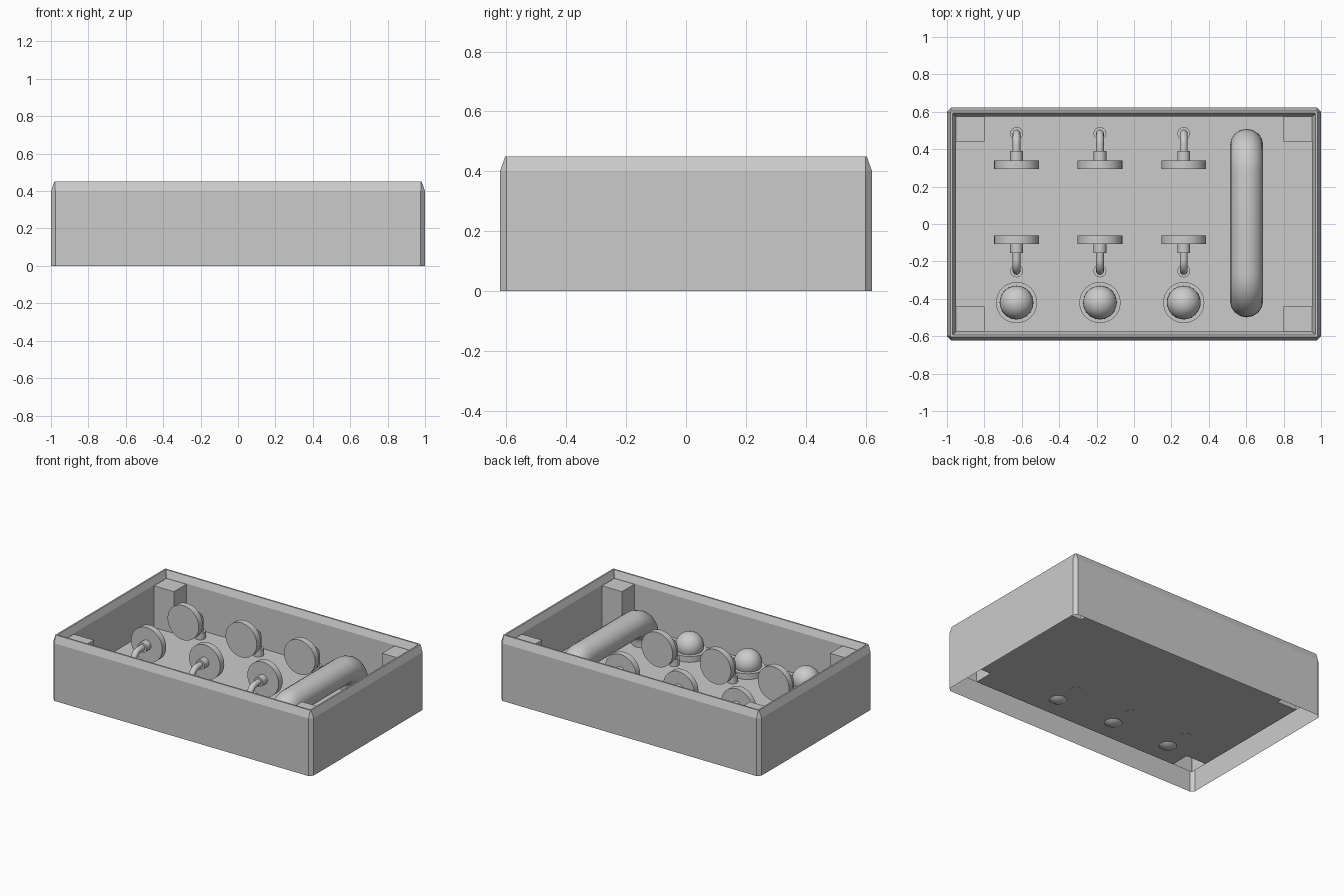
import bpy, bmesh, math
from mathutils import Vector

if "Cube" in bpy.data.objects:
    bpy.data.objects.remove(bpy.data.objects["Cube"])

FLOOR = 0.11
IX, IY = 0.953, 0.575          # inner wall half sizes
PX, PY = 0.80, 0.44            # inner corner of the corner blocks


def mesh_object(name, bm):
    bmesh.ops.recalc_face_normals(bm, faces=bm.faces)
    me = bpy.data.meshes.new(name)
    bm.to_mesh(me)
    bm.free()
    ob = bpy.data.objects.new(name, me)
    bpy.context.collection.objects.link(ob)
    return ob


def smooth(ob):
    bpy.ops.object.select_all(action='DESELECT')
    ob.select_set(True)
    bpy.context.view_layer.objects.active = ob
    bpy.ops.object.shade_smooth_by_angle(angle=math.radians(35))


def cylinder(name, r, depth, loc, rot=(0, 0, 0)):
    bpy.ops.mesh.primitive_cylinder_add(vertices=32, radius=r, depth=depth,
                                        location=loc, rotation=rot)
    ob = bpy.context.object
    ob.name = name
    smooth(ob)


def tube(name, pts, r, res):
    cu = bpy.data.curves.new(name, 'CURVE')
    cu.dimensions = '3D'
    cu.bevel_depth = r
    cu.bevel_resolution = res
    cu.use_fill_caps = True
    sp = cu.splines.new('POLY')
    sp.points.add(len(pts) - 1)
    for p, co in zip(sp.points, pts):
        p.co = (*co, 1)
    ob = bpy.data.objects.new(name, cu)
    bpy.context.collection.objects.link(ob)
    bpy.ops.object.select_all(action='DESELECT')
    ob.select_set(True)
    bpy.context.view_layer.objects.active = ob
    bpy.ops.object.convert(target='MESH')
    smooth(bpy.context.object)


def bend(x, y, z, r, sign, n=8):
    """Quarter bend from horizontal (at y) to pointing down (at y + sign*r)."""
    return [(x, y + sign * r * math.sin(a), z - r + r * math.cos(a))
            for a in (math.pi / 2 * i / n for i in range(n + 1))]


# tray shell: open-bottomed wall swept through chamfered rectangles
def ring(bm, hx, hy, c, z):
    co = []
    for sx, sy, flip in ((1, 1, 0), (-1, 1, 1), (-1, -1, 0), (1, -1, 1)):
        pair = [(sx * hx, sy * (hy - c), z), (sx * (hx - c), sy * hy, z)]
        co += pair[::-1] if flip else pair
    return [bm.verts.new(p) for p in co]


bm = bmesh.new()
rings = [ring(bm, *p) for p in (
    (1.0, 0.622, 0.023, 0), (1.0, 0.622, 0.023, 0.40),
    (0.982, 0.604, 0.004, 0.45), (0.971, 0.593, 0.003, 0.45),
    (IX, IY, 0.001, 0.405), (IX, IY, 0.001, FLOOR))]
for a, b in zip(rings, rings[1:]):
    for i in range(8):
        j = (i + 1) % 8
        bm.faces.new((a[i], a[j], b[j], b[i]))
mesh_object("tray_wall", bm)

# floor sheet, notched under the hollow corner blocks
bm = bmesh.new()
outline = [(IX, PY), (PX, PY), (PX, IY), (-PX, IY), (-PX, PY), (-IX, PY)]
outline += [(-x, -y) for x, y in outline]
bm.faces.new([bm.verts.new((x, y, FLOOR)) for x, y in outline])
mesh_object("tray_floor", bm)

# corner blocks, open underneath
for sx in (-1, 1):
    for sy in (-1, 1):
        bm = bmesh.new()
        bmesh.ops.create_cube(bm, size=1)
        for v in bm.verts:
            v.co = Vector((sx * (PX if v.co.x < 0 else IX),
                           sy * (PY if v.co.y < 0 else IY),
                           FLOOR if v.co.z < 0 else 0.40))
        low = [f for f in bm.faces if all(v.co.z < 0.2 for v in f.verts)]
        bmesh.ops.delete(bm, geom=low, context='FACES_ONLY')
        mesh_object("corner_block", bm)

# discs on bent stems, and domed buttons
DISC_Z = 0.285
for x in (-0.628, -0.182, 0.266):
    for face_y, s in ((0.295, 1), (-0.062, -1)):
        rot = (math.pi / 2, 0, 0)
        cylinder("disc", 0.12, 0.044, (x, face_y + s * 0.022, DISC_Z), rot)
        cylinder("disc_collar", 0.034, 0.05, (x, face_y + s * 0.069, DISC_Z), rot)
        end = face_y + s * 0.189
        pts = [(x, face_y + s * 0.09, DISC_Z)]
        pts += bend(x, end - s * 0.06, DISC_Z, 0.06, s)
        pts.append((x, end, FLOOR + 0.005))
        tube("stem", pts, 0.021, 4)
        cylinder("stem_collar", 0.034, 0.05, (x, end, FLOOR + 0.023))
    cylinder("button_base", 0.11, 0.04, (x, -0.42, FLOOR + 0.021))
    bpy.ops.mesh.primitive_uv_sphere_add(segments=32, ring_count=16, radius=0.09,
                                         location=(x, -0.42, 0.18))
    bpy.context.object.name = "button_dome"
    smooth(bpy.context.object)

# thick handle bar bending down into the floor
HX, HZ, HR = 0.602, 0.285, 0.14
back = bend(HX, 0.28, HZ, HR, 1) + [(HX, 0.42, FLOOR + 0.002)]
front = bend(HX, -0.27, HZ, HR, -1) + [(HX, -0.41, FLOOR + 0.002)]
tube("handle_bar", front[::-1] + back, 0.089, 6)
